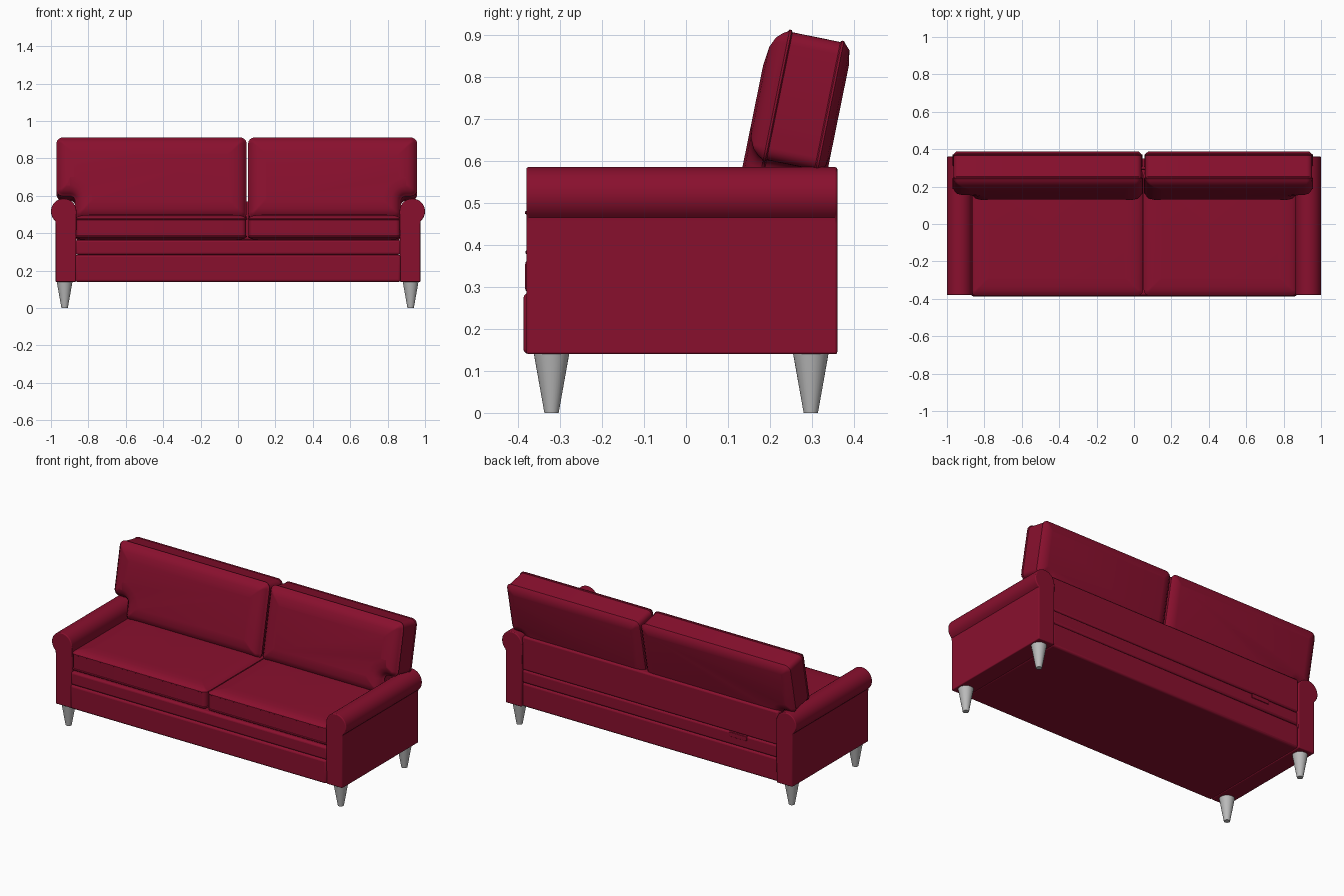
import bpy, bmesh
from math import sin, cos, pi, radians
from mathutils import Vector

cube = bpy.data.objects.get("Cube")
if cube:
    bpy.data.objects.remove(cube, do_unlink=True)


def material(name, color, rough):
    m = bpy.data.materials.new(name)
    m.use_nodes = True
    m.diffuse_color = color
    bsdf = m.node_tree.nodes["Principled BSDF"]
    bsdf.inputs["Base Color"].default_value = color
    bsdf.inputs["Roughness"].default_value = rough
    return m


RED = material("crimson upholstery", (0.25, 0.005, 0.027, 1), 0.8)
GREY = material("grey metal", (0.5, 0.5, 0.5, 1), 0.5)


def finish(name, bm, mat, bevel=0, angle=40):
    bmesh.ops.recalc_face_normals(bm, faces=bm.faces[:])
    mesh = bpy.data.meshes.new(name)
    bm.to_mesh(mesh)
    bm.free()
    mesh.materials.append(mat)
    obj = bpy.data.objects.new(name, mesh)
    bpy.context.collection.objects.link(obj)
    bpy.ops.object.select_all(action='DESELECT')
    obj.select_set(True)
    bpy.context.view_layer.objects.active = obj
    bpy.ops.object.shade_smooth_by_angle(angle=radians(angle))
    if bevel:
        mod = obj.modifiers.new("soft edges", 'BEVEL')
        mod.width = bevel
        mod.segments = 3
        mod.limit_method = 'ANGLE'
        mod.angle_limit = radians(50)
    return obj


def loft(name, rings, mat, **kw):
    """Skin a list of equally long closed rings and cap both ends."""
    bm = bmesh.new()
    loops = [[bm.verts.new(p) for p in ring] for ring in rings]
    for a, b in zip(loops, loops[1:]):
        for i in range(len(a)):
            j = (i + 1) % len(a)
            bm.faces.new((a[i], a[j], b[j], b[i]))
    bm.faces.new(loops[0])
    bm.faces.new(loops[-1])
    return finish(name, bm, mat, **kw)


def box(name, x, y, z, bevel):
    corners = [(x[0], y[0]), (x[1], y[0]), (x[1], y[1]), (x[0], y[1])]
    return loft(name, [[(*c, h) for c in corners] for h in z], RED, bevel=bevel)


def rounded(corners, inset, radius, steps=6):
    """Inset a right-angled outline and round its corners."""
    pts = [Vector(c) for c in corners]
    out = []
    for i, p in enumerate(pts):
        d1 = (p - pts[i - 1]).normalized()
        d2 = (pts[(i + 1) % len(pts)] - p).normalized()
        convex = d1.x * d2.y - d1.y * d2.x > 0
        r = max(radius - inset if convex else radius + inset, 0.006)
        p = p + inset * Vector((-d1.y - d2.y, d1.x + d2.x))
        c = p + (d2 - d1) * r
        for k in range(steps + 1):
            t = pi / 2 * k / steps
            out.append(c + r * (d1 * sin(t) - d2 * cos(t)))
    return out


def cushion(name, corners, radius, depth, crown, under, place):
    """Padded cushion with piping round both panels; depth 0 is the crown."""
    edge, back = crown, depth - under
    section = [(0.09, 0), (0.045, crown * 0.13), (0.02, crown * 0.4), (0.006, crown * 0.75),
               (0, edge), (-0.005, edge + 0.003), (-0.005, edge + 0.008), (0, edge + 0.011),
               (0, back - 0.011), (-0.004, back - 0.008), (-0.004, back - 0.003), (0, back),
               (0.015, depth - under * 0.3), (0.05, depth)]
    rings = [[place(p.x, p.y, t) for p in rounded(corners, i, radius)] for i, t in section]
    return loft(name, rings, RED, angle=50)


INNER = 0.867       # inner face of the arms
SPLIT = 0.05        # gap between the cushions

# Rolled arms
arc = [radians(180 - 230 * k / 24) for k in range(25)]
profile = [(0.932 + 0.068 * cos(a), 0.517 + 0.068 * sin(a)) for a in arc]
profile += [(0.975, 0.45), (0.975, 0.14), (INNER, 0.14)]
for side, s in (("left", 1), ("right", -1)):
    loft(side + "_arm", [[(s * x, y, z) for x, z in profile] for y in (-0.38, 0.36)],
         RED, bevel=0.005)

# Frame rails and back panel
span = (-INNER - 0.003, INNER + 0.003)
box("lower_rail", span, (-0.387, 0.35), (0.14, 0.285), 0.012)
box("upper_rail", span, (-0.383, 0.35), (0.285, 0.365), 0.012)
box("back_panel", span, (0.29, 0.35), (0.365, 0.57), 0.01)
box("back_pull_tab", (-0.66, -0.54), (0.345, 0.354), (0.335, 0.362), 0.003)


# Seat cushions
def place_seat(x, y, t):
    return (x, y, 0.5 - t)


for name, x0, x1 in (("right", -INNER, SPLIT - 0.007), ("left", SPLIT + 0.007, INNER)):
    outline = [(x0, -0.378), (x1, -0.378), (x1, 0.29), (x0, 0.29)]
    cushion(name + "_seat_cushion", outline, 0.025, 0.135, 0.018, 0.012, place_seat)


# Back cushions, leaning back and notched over the arms
LEAN = radians(11.5)


def place_back(x, h, t):
    return (x, 0.115 + t * cos(LEAN) + h * sin(LEAN), 0.49 + h * cos(LEAN) - t * sin(LEAN))


for name, inner, outer, notch in (("right", SPLIT - 0.009, -0.966, -INNER),
                                  ("left", SPLIT + 0.009, 0.953, INNER)):
    outline = [(inner, 0), (inner, 0.435), (outer, 0.435), (outer, 0.125),
               (notch, 0.125), (notch, 0)]
    if outer > inner:
        outline.reverse()
    cushion(name + "_back_cushion", outline, 0.03, 0.2, 0.042, 0.02, place_back)

# Tapered legs
for side, x in (("left", 0.923), ("right", -0.927)):
    for end, y in (("front", -0.32), ("back", 0.297)):
        rings = [[(x + r * cos(2 * pi * k / 32), y + r * sin(2 * pi * k / 32), z)
                  for k in range(32)] for r, z in ((0.017, 0), (0.042, 0.14))]
        loft(f"{end}_{side}_leg", rings, GREY)
